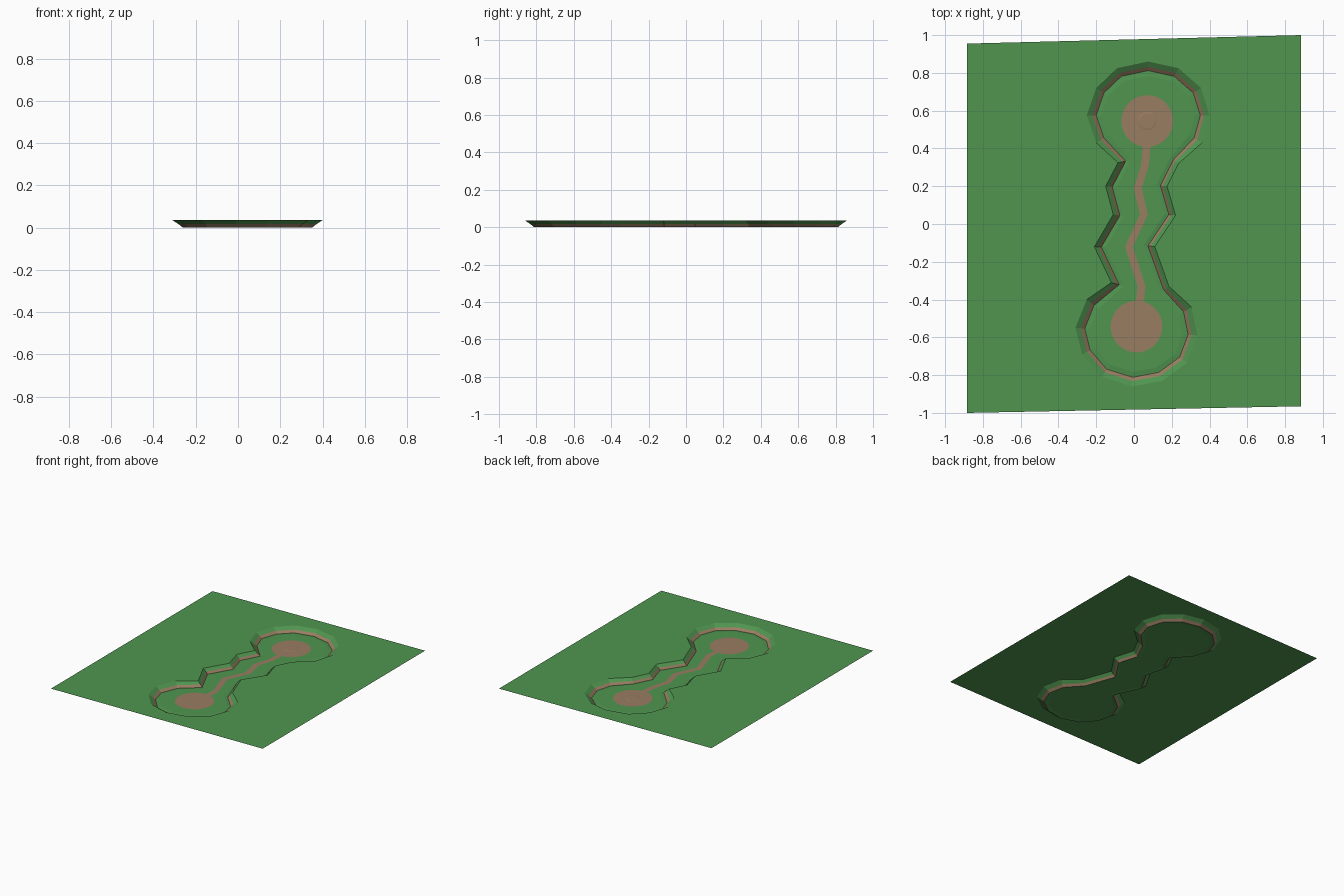
import bpy, bmesh, math
from mathutils import Vector

if "Cube" in bpy.data.objects:
    bpy.data.objects.remove(bpy.data.objects["Cube"])


def material(name, rgb):
    m = bpy.data.materials.new(name)
    m.diffuse_color = (*rgb, 1)
    m.use_nodes = True
    m.node_tree.nodes["Principled BSDF"].inputs["Base Color"].default_value = m.diffuse_color
    return m


GRASS = material("grass green", (0.080, 0.300, 0.080))
DIRT = material("dirt brown", (0.320, 0.205, 0.122))

TOP, FLOOR = 0.035, 0.004

# Rim of the sunken field, counter-clockwise from the upper right
RIM = [(0.36, 0.43), (0.40, 0.575), (0.355, 0.72), (0.235, 0.825), (0.075, 0.86),
       (-0.09, 0.825), (-0.20, 0.72), (-0.25, 0.575), (-0.20, 0.43),
       (-0.085, 0.325), (-0.15, 0.20), (-0.11, 0.05), (-0.21, -0.12), (-0.12, -0.31),
       (-0.25, -0.40), (-0.31, -0.55), (-0.275, -0.69), (-0.17, -0.81), (-0.01, -0.86),
       (0.15, -0.83), (0.28, -0.735), (0.335, -0.59), (0.305, -0.44),
       (0.185, -0.33), (0.11, -0.12), (0.22, 0.045), (0.175, 0.20), (0.235, 0.32)]


def inset(loop, t):
    """Move a closed loop inwards; the neck has a narrower bank than the lobes."""
    out = []
    n = len(loop)
    for i in range(n):
        p, a, b = Vector(loop[i]), Vector(loop[i - 1]), Vector(loop[(i + 1) % n])
        d1, d2 = (p - a).normalized(), (b - p).normalized()
        n1, n2 = Vector((-d1.y, d1.x)), Vector((-d2.y, d2.x))
        m = (n1 + n2) / (1 + n1.dot(n2))
        w = t if abs(p.y) > 0.36 else t * 0.7
        out.append(tuple(p + m * w))
    return out


def finish(name, bm, mats):
    me = bpy.data.meshes.new(name)
    bm.to_mesh(me)
    bm.free()
    for m in mats:
        me.materials.append(m)
    ob = bpy.data.objects.new(name, me)
    bpy.context.collection.objects.link(ob)
    return ob


def ring(bm, loop, z):
    return [bm.verts.new((x, y, z)) for x, y in loop]


def flat_fill(name, loops, z, mat):
    """Flat sheet bounded by the first loop, with the others as holes."""
    bm = bmesh.new()
    edges = []
    for loop in loops:
        vs = ring(bm, loop, z)
        edges += [bm.edges.new((vs[i - 1], vs[i])) for i in range(len(vs))]
    bmesh.ops.triangle_fill(bm, edges=edges, use_beauty=True, normal=(0, 0, 1))
    bm.normal_update()
    for f in bm.faces:
        if f.normal.z < 0:
            f.normal_flip()
    return finish(name, bm, [mat])


def circle(cx, cy, r, n):
    return [(cx + r * math.cos(2 * math.pi * i / n),
             cy + r * math.sin(2 * math.pi * i / n)) for i in range(n)]


# Surrounding ground with the field cut out
flat_fill("ground", [[(-0.885, -1.0), (0.885, -0.965), (0.885, 1.0), (-0.885, 0.955)], RIM],
          TOP, GRASS)

# Sloped bank: grass lip, dirt face, then a grass edge rising to the floor
grass_line, foot, floor_edge = inset(RIM, 0.028), inset(RIM, 0.047), inset(RIM, 0.075)
bm = bmesh.new()
rings = [ring(bm, l, z) for l, z in
         ((RIM, TOP), (grass_line, 0.016), (foot, 0.0), (floor_edge, FLOOR))]
for k in range(3):
    o, q = rings[k], rings[k + 1]
    for i in range(len(o)):
        j = (i + 1) % len(o)
        f = bm.faces.new((o[i], o[j], q[j], q[i]))
        f.material_index = 1 if k == 1 else 0
finish("bank", bm, [GRASS, DIRT])

# Field floor
flat_fill("field_floor", [floor_edge], FLOOR, GRASS)

# Dirt circles at both ends
flat_fill("upper_dirt_circle", [circle(0.07, 0.545, 0.137, 32)], FLOOR + 0.0015, DIRT)
flat_fill("lower_dirt_circle", [circle(0.013, -0.543, 0.137, 32)], FLOOR + 0.0015, DIRT)

# Low mound on the upper circle
bm = bmesh.new()
lo = ring(bm, circle(0.07, 0.545, 0.05, 16), FLOOR + 0.0015)
hi = ring(bm, circle(0.07, 0.545, 0.04, 16), FLOOR + 0.003)
for i in range(16):
    bm.faces.new((lo[i - 1], lo[i], hi[i], hi[i - 1]))
bm.faces.new(hi)
finish("mound", bm, [DIRT])

# Winding dirt path
PATH = [(0.068, 0.43), (0.058, 0.31), (0.020, 0.19), (0.052, 0.05),
        (-0.027, -0.12), (0.040, -0.33), (0.028, -0.43)]
bm = bmesh.new()
left = ring(bm, [(x - 0.021, y) for x, y in PATH], FLOOR + 0.001)
right = ring(bm, [(x + 0.021, y) for x, y in PATH], FLOOR + 0.001)
for i in range(len(PATH) - 1):
    bm.faces.new((left[i + 1], left[i], right[i], right[i + 1]))
finish("dirt_path", bm, [DIRT])
